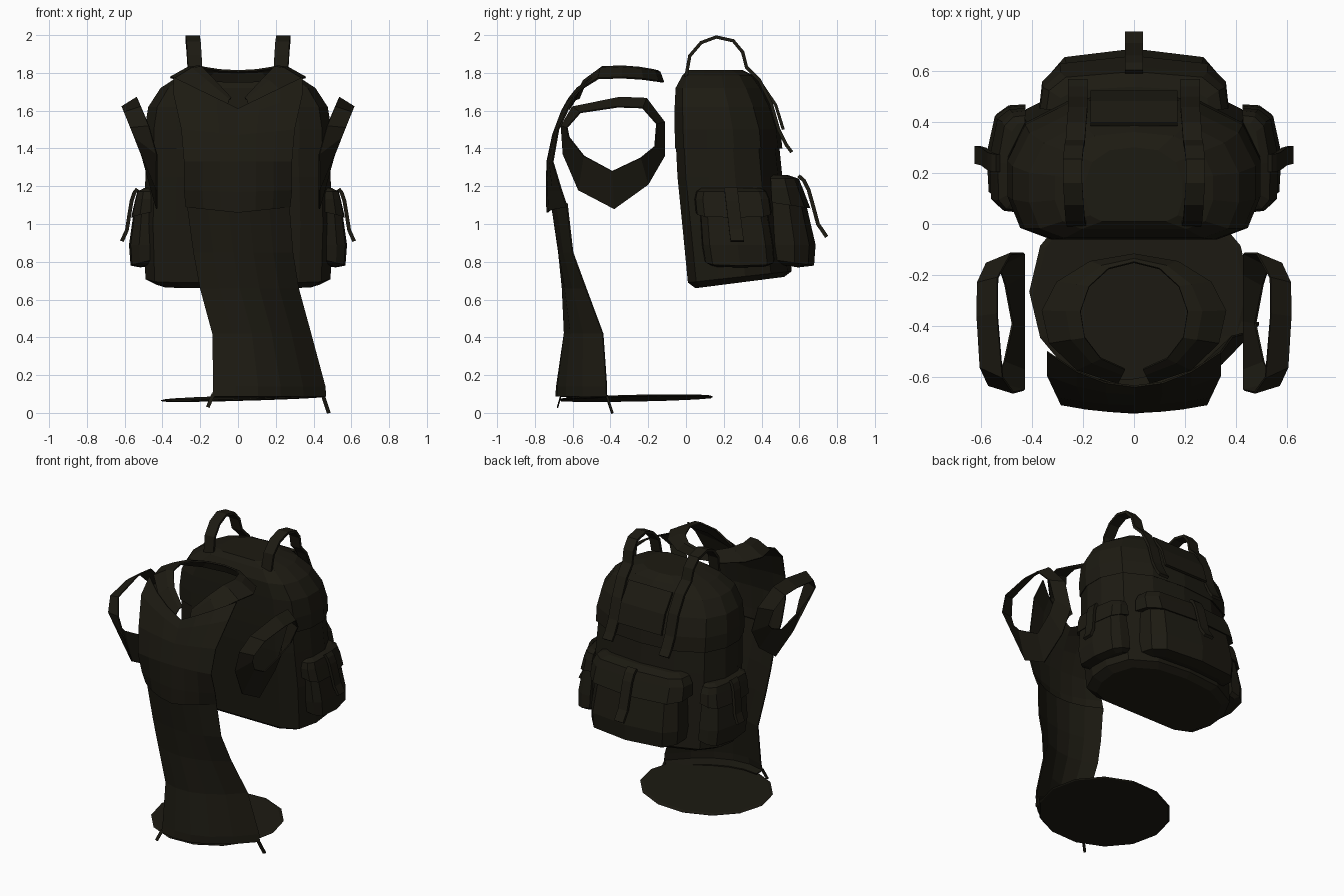
import bpy, bmesh, math
from mathutils import Vector

mat = bpy.data.materials.new("dark_canvas")
mat.diffuse_color = (0.012, 0.0105, 0.006, 1)


def make(name, bm):
    bmesh.ops.recalc_face_normals(bm, faces=bm.faces)
    me = bpy.data.meshes.new(name)
    bm.to_mesh(me)
    bm.free()
    me.materials.append(mat)
    ob = bpy.data.objects.new(name, me)
    bpy.context.collection.objects.link(ob)
    return ob


def loft(name, rings, closed=True, caps=True, thick=0):
    """Skin a list of equal-length point rings."""
    bm = bmesh.new()
    vs = [[bm.verts.new(p) for p in r] for r in rings]
    n = len(vs[0])
    for a, b in zip(vs, vs[1:]):
        for i in range(n if closed else n - 1):
            j = (i + 1) % n
            bm.faces.new((a[i], a[j], b[j], b[i]))
    if caps and closed:
        bm.faces.new(vs[0])
        bm.faces.new(vs[-1])
    ob = make(name, bm)
    if thick:
        m = ob.modifiers.new("thickness", 'SOLIDIFY')
        m.thickness = thick
        m.offset = 0
    return ob


def strap(name, path, w, t, across):
    """Flat band of width w along a path; 'across' is its width direction."""
    path = [Vector(p) for p in path]
    a = Vector(across).normalized()
    rings = []
    for i, p in enumerate(path):
        d = (path[min(i + 1, len(path) - 1)] - path[max(i - 1, 0)]).normalized()
        n = d.cross(a).normalized()
        rings.append([p + a * sx * w / 2 + n * sy * t / 2
                      for sx, sy in ((-1, -1), (1, -1), (1, 1), (-1, 1))])
    return loft(name, rings)


# Pack body: stacked cross-sections (z, front y, back y, half width), lid lip near 1.4
half = [(0.66, 0), (0.9, 0.08), (1, 0.3), (1, 0.55), (0.86, 0.8), (0.5, 0.96)]
section = half + [(0, 1)] + [(-x, t) for x, t in reversed(half)]


def pack_ring(z, yf, yb, w, tilt=0.0):
    return [(x * w, yf + t * (yb - yf), z + tilt * t) for x, t in section]


loft("pack_body", [pack_ring(*r) for r in (
    (0.66, 0.05, 0.52, 0.43, 0.06), (0.69, 0.01, 0.56, 0.49, 0.06),
    (1.0, -0.02, 0.53, 0.5), (1.25, -0.045, 0.51, 0.49), (1.45, -0.055, 0.49, 0.48))])
loft("pack_lid", [pack_ring(*r) for r in (
    (1.42, -0.055, 0.48, 0.47), (1.40, -0.058, 0.51, 0.495), (1.5, -0.06, 0.5, 0.495),
    (1.62, -0.06, 0.46, 0.475), (1.72, -0.055, 0.41, 0.41), (1.785, -0.02, 0.36, 0.31),
    (1.815, 0.01, 0.30, 0.19))])


# Pockets: a pouch with an overhanging flap and a strap; u = sideways, d = outward
def pocket(name, place, w, depth, z0, z1, across):
    prof = [(-1, 0), (-0.97, 0.5), (-0.78, 0.85), (0, 1), (0.78, 0.85), (0.97, 0.5), (1, 0)]

    def ring(z, s, d, droop=0):
        return [place(u * w * s, v * depth * d, z + droop * v) for u, v in prof]
    h = z1 - z0
    loft(name, [ring(z0 + 0.02, 0.8, 0.55, -0.02), ring(z0 + 0.04, 0.95, 0.92, -0.03),
                ring(z0 + 0.12, 0.97, 0.98), ring(z0 + 0.7 * h, 0.92, 0.8)])
    loft(name + "_flap", [ring(z0 + 0.72 * h, 0.92, 0.78, -0.03), ring(z0 + 0.70 * h, 1.03, 0.9, -0.03),
                          ring(z0 + 0.86 * h, 1.02, 0.74), ring(z0 + 0.96 * h, 0.95, 0.66),
                          ring(z1, 0.82, 0.4)])
    strap(name + "_strap", [place(0, depth * d, z0 + f * h) for d, f in (
        (0.66, 0.99), (0.78, 0.94), (0.88, 0.84), (0.97, 0.66), (1.06, 0.47), (1.25, 0.33))],
        0.07, 0.02, across)


pocket("back_pocket", lambda u, d, z: (u, 0.46 + d - 0.05 * (z - 1), z),
       0.36, 0.225, 0.77, 1.26, (1, 0, 0))
for s, side in ((1, "right"), (-1, "left")):
    pocket(side + "_pocket",
           lambda u, d, z, s=s: (s * (0.44 + d - 0.08 * u), 0.26 + u - 0.12 * (z - 1), z),
           0.195, 0.14, 0.77, 1.19, (0, 1, 0))
    # Shoulder loops running over the lid and down the back
    strap(side + "_lid_strap", [(s * x, y, z) for x, y, z in (
        (0.225, 0.0, 1.78), (0.23, 0.02, 1.89), (0.235, 0.08, 1.96), (0.24, 0.16, 1.99),
        (0.24, 0.25, 1.97), (0.235, 0.30, 1.91), (0.23, 0.32, 1.83), (0.225, 0.39, 1.76),
        (0.22, 0.45, 1.64), (0.22, 0.49, 1.5), (0.22, 0.53, 1.42), (0.22, 0.56, 1.38))],
        0.075, 0.018, (1, 0, 0))

# Patch on the lid
strap("lid_patch", [(0, 0.39, 1.755), (0, 0.475, 1.63), (0, 0.515, 1.5)], 0.34, 0.016, (1, 0, 0))

# Sleeve cuffs: armhole loop and smaller, tilted hem loop
outer = [(-0.66, 1.52), (-0.60, 1.62), (-0.35, 1.67), (-0.21, 1.665), (-0.115, 1.54),
         (-0.115, 1.36), (-0.2, 1.21), (-0.38, 1.08), (-0.57, 1.18), (-0.65, 1.37)]
inner = [(-0.63, 1.51), (-0.56, 1.59), (-0.36, 1.62), (-0.23, 1.615), (-0.155, 1.53),
         (-0.165, 1.41), (-0.24, 1.35), (-0.39, 1.28), (-0.54, 1.36), (-0.62, 1.46)]
for s, side in ((1, "right"), (-1, "left")):
    loft(side + "_cuff",
         [[(s * (0.43 + max(0, z - 1.42) * 0.42), y, z) for y, z in outer],
          [(s * (0.475 + (z - 1.28) * 0.41), y, z) for y, z in inner]], caps=False, thick=0.008)

# Collar: sloping band around the neck, dipping to a V at the front
ring_in, ring_out = [], []
for i in range(13):
    a = math.radians(-80 + i * 340 / 12)
    c, sn = math.cos(a), math.sin(a)
    drop = 0.18 * max(0, -sn) ** 4 + 0.025 * max(0, sn) ** 2
    ring_in.append((0.21 * c, -0.36 + 0.21 * sn, 1.835 - drop))
    ring_out.append((0.36 * c, -0.36 + (0.24 if sn > 0 else 0.265) * sn, 1.775 - drop))
mid = [tuple(0.62 * u + 0.38 * v + (0.015 if k == 2 else 0) for k, (u, v) in enumerate(zip(p, q)))
       for p, q in zip(ring_in, ring_out)]
loft("collar", [ring_in, mid, ring_out], closed=False, thick=0.01)

# Chest panel with a V neck (half width, centre y, edge y, centre z, edge z)
loft("chest_panel", [
    [(w * t, yc + (ye - yc) * t * t, zc + (ze - zc) * abs(t)) for t in (-1, -0.66, -0.33, 0, 0.33, 0.66, 1)]
    for w, yc, ye, zc, ze in ((0.34, -0.635, -0.50, 1.61, 1.775), (0.34, -0.665, -0.59, 1.56, 1.68),
                              (0.30, -0.705, -0.675, 1.47, 1.5), (0.285, -0.735, -0.705, 1.33, 1.33),
                              (0.285, -0.738, -0.66, 1.17, 1.18), (0.275, -0.735, -0.63, 1.06, 1.09))],
    closed=False, thick=0.008)

# Hanging cloth twisting down to the base (z, left x, right x, left y, centre y, right y)
loft("hanging_cloth", [
    [(xl + (xr - xl) * t,
      yl * (1 - t) * (1 - 2 * t) + yc * 4 * t * (1 - t) + yr * t * (2 * t - 1), z)
     for t in (0, 0.2, 0.4, 0.6, 0.8, 1)]
    for z, xl, xr, yl, yc, yr in ((1.11, -0.27, 0.27, -0.63, -0.715, -0.63),
                                  (0.85, -0.235, 0.29, -0.61, -0.675, -0.6),
                                  (0.66, -0.2, 0.32, -0.60, -0.65, -0.53),
                                  (0.42, -0.135, 0.385, -0.61, -0.63, -0.44),
                                  (0.14, -0.13, 0.46, -0.65, -0.66, -0.42),
                                  (0.09, -0.135, 0.465, -0.66, -0.66, -0.42),
                                  (0.085, -0.13, 0.40, -0.6, -0.57, -0.36))],
    closed=False, thick=0.008)

# Thin base disc, slightly tilted
loft("base_disc", [[(0.025 + r * 0.435 * math.cos(a), -0.265 + r * 0.415 * math.sin(a),
                     z + 0.012 * math.cos(a) + 0.008 * math.sin(a))
                    for a in (2 * math.pi * i / 14 for i in range(14))]
                   for r, z in ((0.98, 0.072), (1, 0.078), (0.95, 0.084))])

# Loose thread ends touching the ground
strap("right_thread", [(0.45, -0.42, 0.09), (0.48, -0.39, 0.0)], 0.02, 0.012, (1, 0, 0.3))
strap("left_thread", [(-0.13, -0.66, 0.1), (-0.16, -0.68, 0.03)], 0.006, 0.02, (0, 1, 0))
